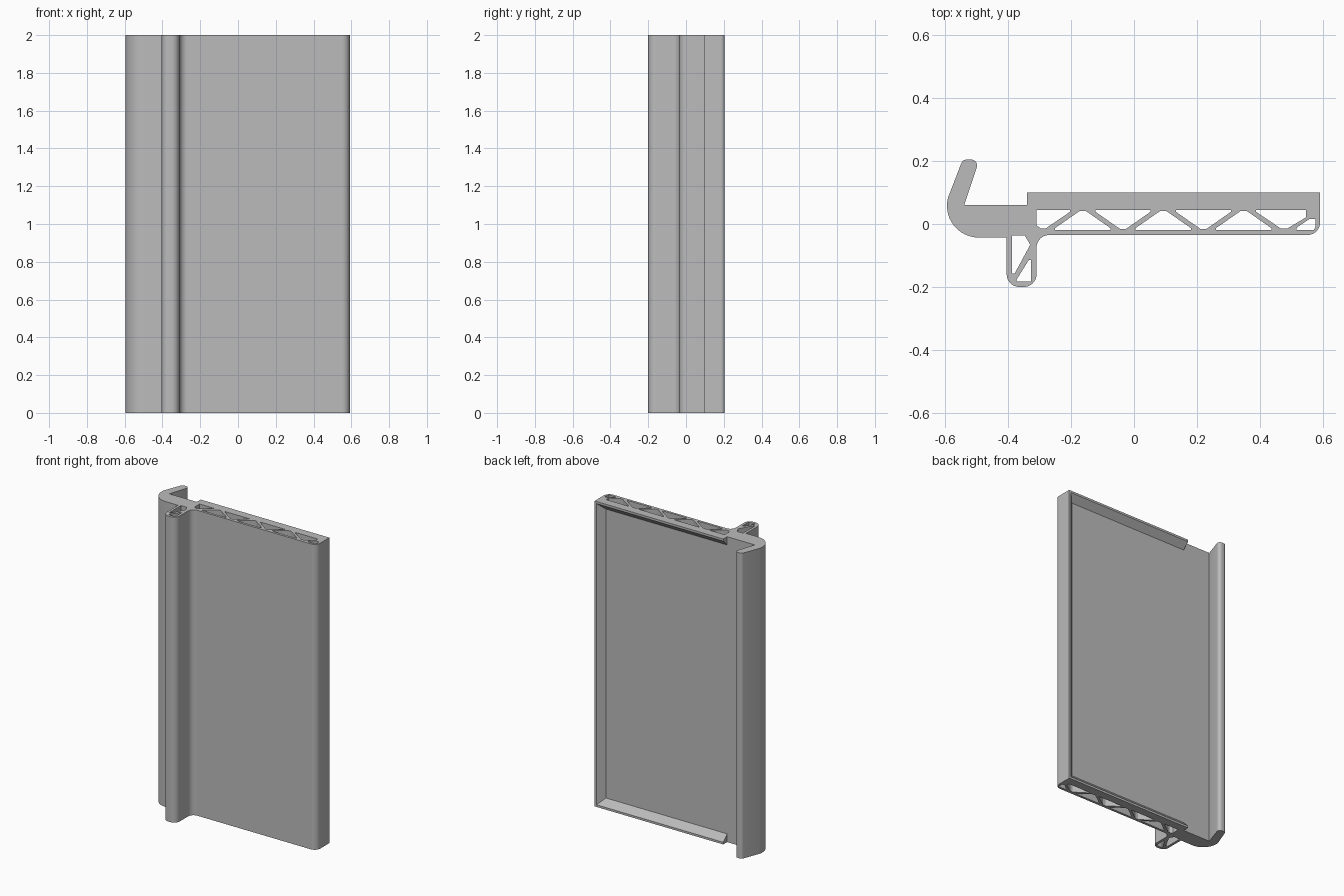
import bpy, bmesh, math

cube = bpy.data.objects.get("Cube")
if cube:
    bpy.data.objects.remove(cube, do_unlink=True)

HEIGHT = 2.0
FLOOR_Y, RIM_Y = 0.06, 0.10
STEP_X, EDGE_X = -0.34, 0.592

grey = bpy.data.materials.new("plain_grey")
grey.use_nodes = True
GREY = (0.5, 0.5, 0.5, 1)
grey.diffuse_color = GREY
grey.node_tree.nodes["Principled BSDF"].inputs["Base Color"].default_value = GREY


def arc(cx, cy, r, start, end, steps=10):
    """Points along a circular arc, angles in degrees."""
    angles = [math.radians(start + (end - start) * i / steps) for i in range(steps + 1)]
    return [(cx + r * math.cos(a), cy + r * math.sin(a)) for a in angles]


def finish(bm, name):
    bmesh.ops.remove_doubles(bm, verts=bm.verts, dist=1e-5)
    bmesh.ops.recalc_face_normals(bm, faces=bm.faces)
    mesh = bpy.data.meshes.new(name)
    bm.to_mesh(mesh)
    bm.free()
    mesh.materials.append(grey)
    obj = bpy.data.objects.new(name, mesh)
    bpy.context.collection.objects.link(obj)
    bpy.ops.object.select_all(action='DESELECT')
    obj.select_set(True)
    bpy.context.view_layer.objects.active = obj
    bpy.ops.object.shade_smooth_by_angle(angle=math.radians(25))
    return obj


def extrude_profile(name, loops):
    """Extrude an outline with holes over the full height."""
    curve = bpy.data.curves.new(name + "_profile", 'CURVE')
    curve.dimensions = '2D'
    curve.fill_mode = 'BOTH'
    curve.extrude = HEIGHT / 2
    for loop in loops:
        spline = curve.splines.new('POLY')
        spline.points.add(len(loop) - 1)
        for point, (x, y) in zip(spline.points, loop):
            point.co = (x, y, 0, 1)
        spline.use_cyclic_u = True
    temp = bpy.data.objects.new(name + "_temp", curve)
    bpy.context.collection.objects.link(temp)
    graph = bpy.context.evaluated_depsgraph_get()
    mesh = bpy.data.meshes.new_from_object(temp.evaluated_get(graph))
    bm = bmesh.new()
    bm.from_mesh(mesh)
    bmesh.ops.translate(bm, verts=bm.verts, vec=(0, 0, HEIGHT / 2))
    bpy.data.objects.remove(temp, do_unlink=True)
    bpy.data.curves.remove(curve)
    bpy.data.meshes.remove(mesh)
    return finish(bm, name)


# Outer outline: panel, hooked edge and hollow leg
outline = (
    arc(-0.494, 0.058, 0.101, 165, 270, 16)
    + [(-0.405, -0.043)]
    + arc(-0.365, -0.16, 0.04, 180, 270)
    + arc(-0.35, -0.16, 0.04, 270, 360)
    + arc(-0.27, -0.075, 0.04, 180, 90)
    + arc(EDGE_X - 0.04, 0.005, 0.04, 270, 360)
    + [(EDGE_X, FLOOR_Y), (-0.54, FLOOR_Y)]
    + arc(-0.518, 0.186, 0.019, -15, 90, 6)
    + arc(-0.532, 0.186, 0.019, 90, 165, 6)
)

# Truss cells between the two skins
CELL_LOW, CELL_HIGH = -0.019, 0.045


def truss_cell(cx, up):
    base, tip = (CELL_LOW, CELL_HIGH - 0.003) if up else (CELL_HIGH, CELL_LOW + 0.003)
    shoulder = base + (0.006 if up else -0.006)
    return [(cx - 0.088, base), (cx + 0.088, base), (cx + 0.088, shoulder),
            (cx + 0.009, tip), (cx - 0.009, tip), (cx - 0.088, shoulder)]


cells = [truss_cell(-0.163 + 0.256 * i, True) for i in range(3)]
cells += [truss_cell(-0.035 + 0.256 * i, False) for i in range(2)]

# Cells at the two ends of the truss
cells.append([(-0.31, CELL_HIGH), (-0.203, CELL_HIGH), (-0.203, 0.039),
              (-0.282, -0.015), (-0.295, -0.015), (-0.31, -0.005)])
cells.append([(0.388, CELL_HIGH), (0.547, CELL_HIGH), (0.547, 0.021),
              (0.487, -0.015), (0.468, -0.015), (0.388, 0.039)])
cells.append([(0.517, CELL_LOW), (0.572, CELL_LOW), (0.577, -0.01),
              (0.577, 0.016), (0.558, 0.016), (0.517, -0.012)])

# Cells inside the leg
cells.append([(-0.388, -0.036), (-0.348, -0.036), (-0.33, -0.066),
              (-0.38, -0.158), (-0.388, -0.158)])
cells.append([(-0.327, -0.115), (-0.335, -0.115), (-0.373, -0.176),
              (-0.373, -0.183), (-0.327, -0.183)])

extrude_profile("panel_body", [outline] + cells)

# Bevelled rim on the back, mitred round three sides
SECTION = [(0, FLOOR_Y), (0, RIM_Y), (0.014, RIM_Y), (0.054, FLOOR_Y)]
bm = bmesh.new()
rings = []
for z, inward, at_corner in [(HEIGHT, -1, False), (HEIGHT, -1, True), (0, 1, True), (0, 1, False)]:
    rings.append([bm.verts.new((EDGE_X - d if at_corner else STEP_X, y, z + inward * d))
                  for d, y in SECTION])
for a, b in zip(rings, rings[1:]):
    for i in range(4):
        j = (i + 1) % 4
        bm.faces.new((a[i], a[j], b[j], b[i]))
bm.faces.new(rings[0])
bm.faces.new(rings[-1])
finish(bm, "back_rim")
